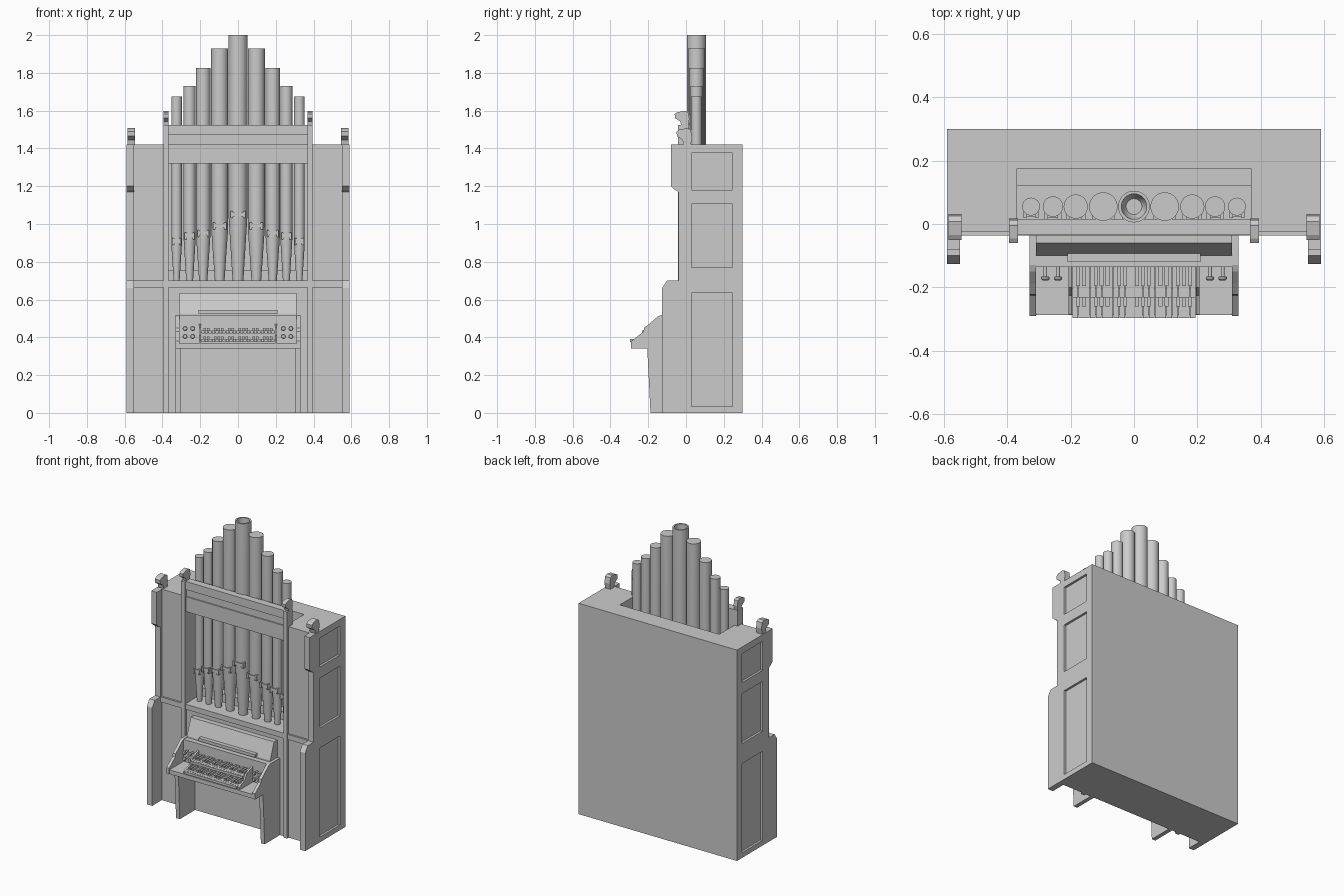
import bpy, bmesh, math

if "Cube" in bpy.data.objects:
    bpy.data.objects.remove(bpy.data.objects["Cube"])


def make(name, bm, mirror=False):
    bmesh.ops.recalc_face_normals(bm, faces=bm.faces)
    me = bpy.data.meshes.new(name)
    bm.to_mesh(me)
    bm.free()
    ob = bpy.data.objects.new(name, me)
    bpy.context.collection.objects.link(ob)
    if mirror:
        ob.modifiers.new("Mirror", 'MIRROR').use_mirror_merge = False
    return ob


def add_box(bm, x0, x1, y0, y1, z0, z1):
    vs = bmesh.ops.create_cube(bm, size=1)['verts']
    for v in vs:
        v.co = ((x0 + x1) / 2 + v.co.x * (x1 - x0),
                (y0 + y1) / 2 + v.co.y * (y1 - y0),
                (z0 + z1) / 2 + v.co.z * (z1 - z0))


def boxes(name, dims, mirror=False):
    bm = bmesh.new()
    for d in dims:
        add_box(bm, *d)
    return make(name, bm, mirror)


def prism(name, x0, x1, yz, mirror=False):
    """Extrude a side profile (y, z) from x0 to x1."""
    bm = bmesh.new()
    f = bm.faces.new([bm.verts.new((x0, y, z)) for y, z in yz])
    ext = bmesh.ops.extrude_face_region(bm, geom=[f])['geom']
    for v in ext:
        if isinstance(v, bmesh.types.BMVert):
            v.co.x = x1
    return make(name, bm, mirror)


def lathe(bm, cx, cy, rz, n=32):
    """Closed turned shape from (radius, z) pairs, capped at both ends."""
    rings = [[bm.verts.new((cx + r * math.cos(2 * math.pi * i / n),
                            cy + r * math.sin(2 * math.pi * i / n), z))
              for i in range(n)] for r, z in rz]
    for a, b in zip(rings, rings[1:]):
        for i in range(n):
            j = (i + 1) % n
            bm.faces.new((a[i], a[j], b[j], b[i]))
    bm.faces.new(rings[0][::-1])
    bm.faces.new(rings[-1])


def smooth(ob):
    bpy.ops.object.select_all(action='DESELECT')
    bpy.context.view_layer.objects.active = ob
    ob.select_set(True)
    bpy.ops.object.shade_smooth_by_angle(angle=math.radians(35))


# Case with pipe chamber and side panels cut out
F = -0.025
case = boxes("organ_case", [(-.59, .59, F, .30, 0, 1.42)])
cutter = boxes("case_cutter", [(-.37, .37, -.1, .175, .70, 1.6)] + [
    (s * .59 - .015, s * .59 + .015, .03, .245, z0, z1)
    for s in (-1, 1) for z0, z1 in ((.035, .635), (.77, 1.105), (1.18, 1.375))])
cutter.hide_render = True
cutter.hide_viewport = True
mod = case.modifiers.new("Cut", 'BOOLEAN')
mod.operation = 'DIFFERENCE'
mod.object = cutter

# Rear step in the pipe chamber
boxes("chamber_step", [(-.37, .37, .12, .175, .70, .755)])

# Outer pillars
prism("outer_pillar", .55, .59, [
    (F, 0), (-.127, 0), (-.127, .66), (-.10, .70), (-.04, .70), (-.04, 1.17),
    (-.058, 1.18), (-.08, 1.20), (-.08, 1.42), (F, 1.42)], True)

# Inner pilasters and horizontal rail
boxes("inner_pilaster", [(.367, .395, -.042, .015, 0, 1.525)], True)
boxes("waist_rail", [(-.55, .55, -.037, F, .665, .70)])
boxes("cross_beam", [(-.367, .367, -.03, .012, 1.32, 1.42),
                     (-.367, .367, -.022, .012, 1.42, 1.47),
                     (-.367, .367, -.034, .015, 1.47, 1.525)])

# Scroll finials on the pillars
scroll = [(-.025, 0), (-.03, .025), (-.058, .045), (-.06, .07), (-.045, .08),
          (-.005, .088), (.012, .078), (.018, .04), (.012, 0)]
prism("outer_finial", .545, .585, [(y * 1.05 + .013, z + 1.42) for y, z in scroll], True)
prism("inner_finial", .367, .395, [(y, z * .9 + 1.52) for y, z in scroll], True)

# Pipes: x, radius, top height, mouth height
PY = .055
for i, (x, r, top, m) in enumerate([(0, .05, 2.0, 1.05), (.097, .045, 1.93, .99),
                                    (.184, .038, 1.825, .95), (.256, .032, 1.73, .937),
                                    (.325, .028, 1.675, .908)]):
    bm = bmesh.new()
    prof = [(r * .57, .70), (r * .97, m - .03), (r, m), (r, top)]
    if i == 0:
        prof += [(r * .8, top), (r * .76, 1.7), (r * .5, 1.68)]
    lathe(bm, x, PY, prof)
    pipe = make(f"pipe_{i}", bm)
    smooth(pipe)
    w = r * .65
    front = PY - r
    mouth = boxes(f"pipe_mouth_{i}",
                  [(x - w, x + w, front - .004, PY, m - .009, m + .012)] +
                  [(x + s * w - .006, x + s * w + .006, front - .008, PY, m - .018, m + .018)
                   for s in (-1, 1)])
    if i:
        for ob in (pipe, mouth):
            ob.modifiers.new("Mirror", 'MIRROR').use_mirror_merge = False

# Console: back block, table, cheeks and legs
boxes("console_back", [(-.31, .31, -.135, F, .34, .515)])
boxes("console_table", [(-.31, .31, -.287, -.13, .34, .368)])
prism("console_cheek", .31, .33, [
    (F, .34), (-.29, .34), (-.29, .38), (-.225, .43), (-.222, .45),
    (-.19, .475), (-.15, .51), (-.13, .518), (F, .518)], True)
prism("console_leg", .302, .33, [(F, 0), (-.188, 0), (-.205, .34), (F, .34)], True)

# Music desk with ledge
prism("music_desk", -.31, .31, [(F, .515), (-.10, .515), (-.10, .525), (-.06, .635), (F, .635)])
boxes("music_ledge", [(-.21, .21, -.12, -.09, .525, .545)])

# Keyboard frame with stepped ends
prism("keyboard_end", .195, .207, [
    (-.135, .368), (-.285, .368), (-.285, .385), (-.225, .41),
    (-.20, .45), (-.135, .47)], True)
boxes("manual_support", [(-.195, .195, -.205, -.135, .368, .425)])

# Two manuals of three octaves
KW = .39 / 21
for name, y0, y1, z in (("lower_manual", -.296, -.205, .392), ("upper_manual", -.232, -.135, .437)):
    boxes(name + "_naturals", [(-.195 + k * KW + .0006, -.195 + (k + 1) * KW - .0006,
                                y0, y1, z - .016, z) for k in range(21)])
    boxes(name + "_sharps", [(-.195 + (k + 1) * KW - .006, -.195 + (k + 1) * KW + .006,
                              y0 + .036, y1, z - .002, z + .013)
                             for k in range(20) if k % 7 in (0, 1, 3, 4, 5)])

# Stop knobs: turned along z, then tipped to face the player
bm = bmesh.new()
for x in (.24, .28):
    for z in (.405, .447):
        lathe(bm, x, z, [(.006, .13), (.006, .165), (.013, .167), (.013, .174), (.009, .178)], 16)
for v in bm.verts:
    v.co = (v.co.x, -v.co.z, v.co.y)
smooth(make("stop_knobs", bm, True))
